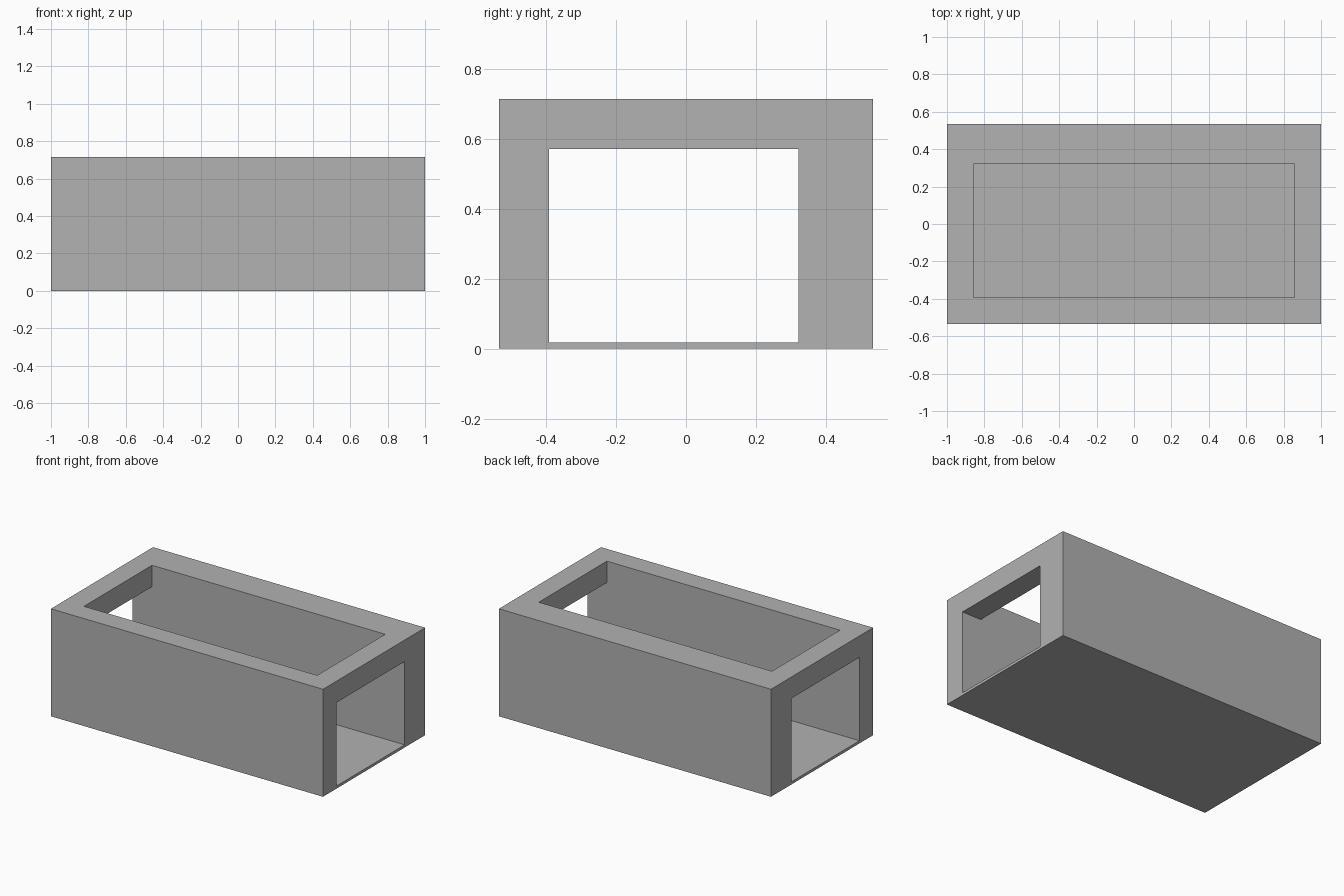
import bpy

cube = bpy.data.objects.get("Cube")
if cube:
    bpy.data.objects.remove(cube, do_unlink=True)

U = 2 / 28                      # design unit: the body is 28 x 15 x 10 units
LENGTH, DEPTH, HEIGHT = 28 * U, 15 * U, 10 * U
WALL, FLOOR = 2 * U, 0.25 * U
Y0, Y1 = -DEPTH / 2 + WALL, DEPTH / 2 - 3 * U   # rear wall is thicker

grey = bpy.data.materials.new("plain grey")
grey.use_nodes = True
colour = (0.445, 0.445, 0.445, 1)
grey.diffuse_color = colour
grey.node_tree.nodes["Principled BSDF"].inputs["Base Color"].default_value = colour


def box(name, low, high):
    """Add a box spanning two opposite corners."""
    centre = [(a + b) / 2 for a, b in zip(low, high)]
    bpy.ops.mesh.primitive_cube_add(size=1, location=centre)
    ob = bpy.context.object
    ob.name = name
    ob.scale = [b - a for a, b in zip(low, high)]
    bpy.ops.object.transform_apply(location=True, rotation=False, scale=True)
    ob.data.materials.append(grey)
    return ob


# Solid outer body
body = box("open_box_body", (-LENGTH / 2, -DEPTH / 2, 0), (LENGTH / 2, DEPTH / 2, HEIGHT))

# Tunnel through both ends, and the opening in the top between the end lintels
inner = LENGTH / 2 - WALL
cutters = [
    box("tunnel_cutter", (-LENGTH, Y0, FLOOR), (LENGTH, Y1, HEIGHT - WALL)),
    box("top_opening_cutter", (-inner, Y0, FLOOR), (inner, Y1, HEIGHT * 2)),
]

for cutter in cutters:
    cutter.hide_render = True
    bpy.context.view_layer.objects.active = body
    cut = body.modifiers.new(cutter.name, "BOOLEAN")
    cut.operation = "DIFFERENCE"
    cut.solver = "EXACT"
    cut.object = cutter
    bpy.ops.object.modifier_apply(modifier=cut.name)
    bpy.data.objects.remove(cutter, do_unlink=True)
